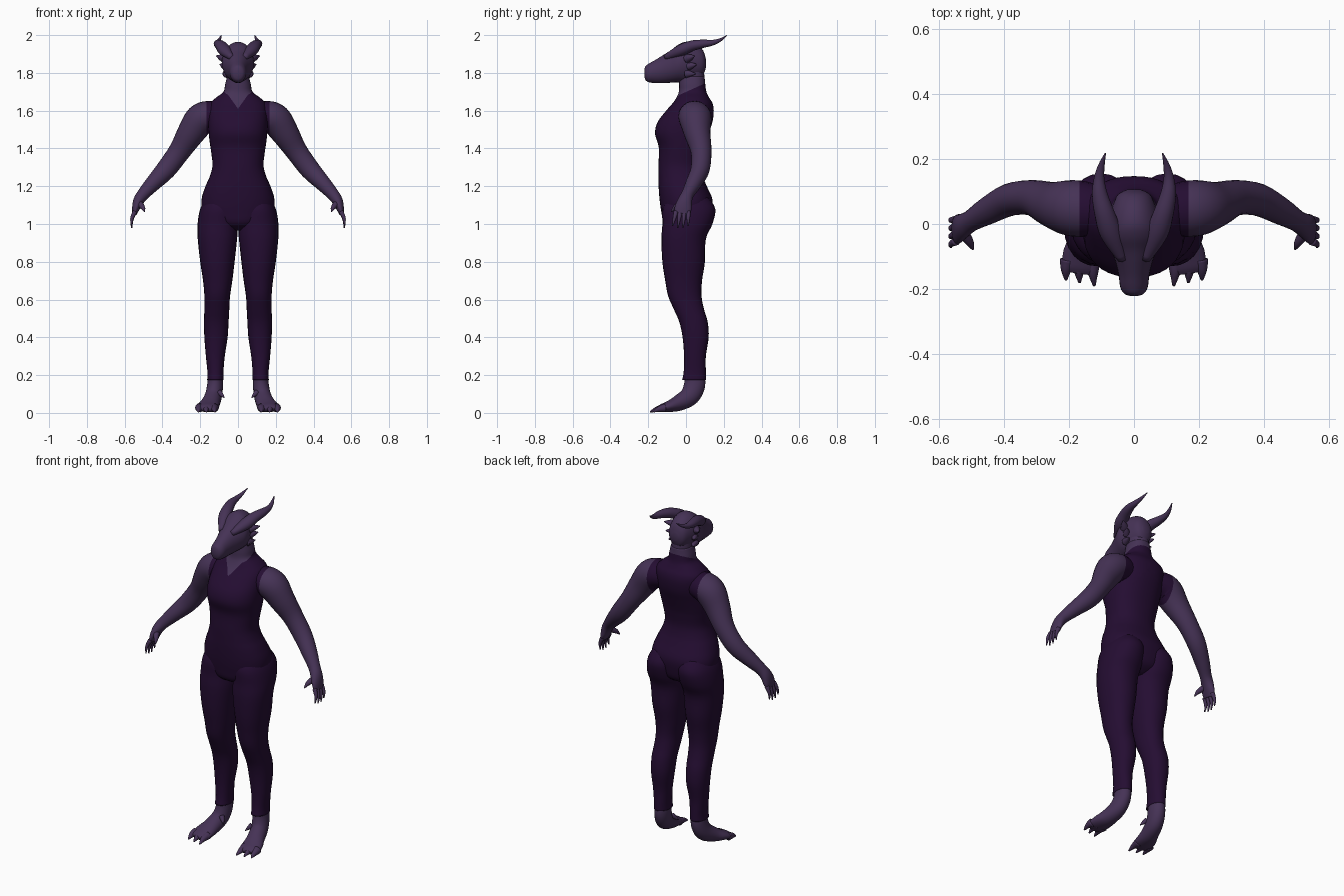
import bpy, bmesh, math
from mathutils import Vector

cube = bpy.data.objects.get("Cube")
if cube:
    bpy.data.objects.remove(cube, do_unlink=True)


def material(name, color):
    mat = bpy.data.materials.new(name)
    mat.use_nodes = True
    mat.diffuse_color = color
    bsdf = mat.node_tree.nodes["Principled BSDF"]
    bsdf.inputs["Base Color"].default_value = color
    bsdf.inputs["Roughness"].default_value = 0.8
    return mat


SKIN = material("dusky purple skin", (0.06, 0.032, 0.092, 1))
SUIT = material("dark plum suit", (0.018, 0.004, 0.032, 1))
X, Y, Z = Vector((1, 0, 0)), Vector((0, 1, 0)), Vector((0, 0, 1))


def smooth_path(rows, steps):
    """Catmull-Rom interpolation of rows of numbers."""
    out = []
    for i in range(len(rows) - 1):
        a, b, c, d = (rows[max(0, min(len(rows) - 1, i + k))] for k in (-1, 0, 1, 2))
        for s in range(steps):
            t = s / steps
            out.append([q + 0.5 * t * (r - p + t * (2 * p - 5 * q + 4 * r - w + t * (3 * (q - r) + w - p)))
                        for p, q, r, w in zip(a, b, c, d)])
    return out + [list(rows[-1])]


def loft(name, rows, ref, mats, axis=None, side=1, square=2.0, sides=24, steps=4, cuts=(), rule=None):
    """Skin rings (x, y, z, radius along ref, other radius) into one smooth closed tube."""
    path = smooth_path(rows, steps)
    centres = [Vector(p[:3]) for p in path]
    bm = bmesh.new()
    rings = []
    for i, p in enumerate(path):
        tangent = axis or (centres[min(i + 1, len(path) - 1)] - centres[max(i - 1, 0)]).normalized()
        u = (ref - tangent * ref.dot(tangent)).normalized()
        v = tangent.cross(u)
        ring = []
        for k in range(sides):
            ang = math.tau * k / sides
            c, s = math.cos(ang), math.sin(ang)
            c, s = (math.copysign(abs(n) ** (2 / square), n) for n in (c, s))
            co = centres[i] + u * c * max(p[3], 0.001) + v * s * max(p[4], 0.001)
            ring.append(bm.verts.new((co.x * side, co.y, co.z)))
        rings.append(ring)
    for a, b in zip(rings, rings[1:]):
        for k in range(sides):
            n = (k + 1) % sides
            bm.faces.new((a[k], a[n], b[n], b[k]))
    bm.faces.new(rings[0])
    bm.faces.new(rings[-1])
    # Clean colour borders
    for point, normal in cuts:
        bmesh.ops.bisect_plane(bm, geom=bm.verts[:] + bm.edges[:] + bm.faces[:],
                               plane_co=point, plane_no=normal, dist=1e-5)
    bmesh.ops.recalc_face_normals(bm, faces=bm.faces[:])
    for f in bm.faces:
        f.smooth = True
        if rule:
            f.material_index = int(rule(f.calc_center_median()))
    mesh = bpy.data.meshes.new(name)
    bm.to_mesh(mesh)
    bm.free()
    for m in mats:
        mesh.materials.append(m)
    obj = bpy.data.objects.new(name, mesh)
    bpy.context.collection.objects.link(obj)
    return obj


def pair(name, rows, ref, mats, **kw):
    for label, side in (("left", 1), ("right", -1)):
        if "border" in kw:
            x = kw["border"]
            opts = {k: v for k, v in kw.items() if k != "border"}
            loft(f"{label}_{name}", rows, ref, mats, side=side, cuts=[((x * side, 0, 0), X)],
                 rule=lambda c, s=side: c.x * s < x, **opts)
        else:
            loft(f"{label}_{name}", rows, ref, mats, side=side, **kw)


def spike(name, a, b, r0, r1, ref, bend=(0, 0, 0)):
    """Short tapered digit or spine with a bent middle."""
    mid = [(p + q) / 2 + o for p, q, o in zip(a, b, bend)]
    rm = r0 * 0.6 + r1 * 0.4
    pair(name, [(*a, r0, r0), (*mid, rm, rm), (*b, r1, r1)], ref, [SKIN], sides=10)


# Torso: height, half width, front, back
torso = [(0.965, .05, -.06, .06), (1.0, .13, -.115, .115), (1.06, .185, -.13, .135),
         (1.13, .193, -.14, .14), (1.2, .172, -.145, .11), (1.25, .15, -.146, .09),
         (1.31, .135, -.146, .08), (1.38, .142, -.143, .09), (1.42, .148, -.147, .10),
         (1.48, .155, -.164, .12), (1.54, .157, -.15, .14), (1.6, .155, -.105, .147),
         (1.64, .145, -.07, .14), (1.67, .115, -.05, .122), (1.7, .077, -.038, .108),
         (1.74, .068, -.036, .102), (1.78, .058, -.035, .098)]


def torso_skin(c):
    notch = c.y < 0.03 and c.z > 1.61 + 1.4 * abs(c.x)
    return notch or c.z > 1.715 + 0.45 * (c.y - 0.035)


loft("torso", [(0, (f + b) / 2, z, w, (b - f) / 2) for z, w, f, b in torso], X, [SUIT, SKIN],
     axis=Z, square=2.3, sides=40,
     cuts=[((0, 0, 1.61), (1.4, 0, -1)), ((0, 0, 1.61), (-1.4, 0, -1)),
           ((0, .035, 1.715), (0, -.45, 1))], rule=torso_skin)

# Legs: height, inner, outer, front, back
legs = [(1.14, .01, .17, -.1, .12), (1.08, .0, .2, -.125, .155), (1.0, .0, .214, -.125, .14),
        (.92, .005, .213, -.13, .105), (.8, .018, .2, -.125, .1), (.7, .03, .185, -.11, .085),
        (.62, .042, .178, -.095, .082), (.55, .046, .178, -.065, .095), (.48, .05, .18, -.035, .115),
        (.4, .055, .178, -.018, .12), (.3, .07, .17, -.01, .105), (.22, .077, .162, -.012, .105),
        (.175, .077, .163, -.02, .105)]
pair("leg", [((i + o) / 2, (f + b) / 2, z, (o - i) / 2, (b - f) / 2) for z, i, o, f, b in legs],
     X, [SUIT], axis=Z, square=2.2)

# Arms, with the suit covering the shoulder root
pair("arm", [(.08, .04, 1.57, .07, .07), (.15, .045, 1.572, .085, .08), (.2, .05, 1.55, .085, .084),
             (.25, .06, 1.48, .07, .073), (.31, .08, 1.385, .055, .058), (.38, .075, 1.29, .05, .053),
             (.45, .04, 1.215, .042, .042), (.5, .01, 1.16, .033, .033), (.525, -.005, 1.125, .038, .029),
             (.54, -.015, 1.085, .045, .021), (.549, -.02, 1.052, .04, .012)],
     Y, [SKIN, SUIT], border=0.168)

# Fingers and thumb
for i in range(4):
    y = -.053 + i * .022
    tip = .99 - .012 * (i in (1, 2))
    spike(f"finger_{i + 1}", (.546, y, 1.065), (.562, y * 1.25 - .005, tip), .013, .003, Y, (.008, 0, 0))
spike("thumb", (.525, -.025, 1.11), (.495, -.078, 1.065), .019, .003, X, (-.006, -.006, 0))

# Feet with raised heels
pair("foot", [(.12, .042, .215, .038, .052), (.121, .046, .15, .042, .056), (.13, .02, .09, .045, .052),
              (.145, -.04, .052, .05, .042), (.158, -.09, .034, .059, .03), (.164, -.13, .025, .056, .021),
              (.167, -.15, .02, .045, .012)], X, [SKIN])
for i, (x, y) in enumerate([(.122, -.19), (.167, -.18), (.209, -.172)]):
    spike(f"toe_{i + 1}", (x * .9 + .016, -.11, .027), (x, y, .006), .024, .004, X, (.002, 0, .004))
spike("dewclaw", (.1, -.01, .11), (.072, -.035, .08), .016, .002, X)

# Neck and head: depth, half width, bottom, top
loft("neck", [(0, .035, 1.66, .055, .062), (0, .033, 1.75, .058, .066), (0, .03, 1.88, .055, .06)],
     X, [SKIN], axis=Z)
head = [(.106, .02, 1.83, 1.87), (.09, .05, 1.79, 1.92), (.05, .068, 1.765, 1.955), (0, .081, 1.75, 1.965),
        (-.04, .084, 1.75, 1.95), (-.08, .07, 1.748, 1.92), (-.12, .056, 1.746, 1.895),
        (-.16, .047, 1.746, 1.87), (-.195, .042, 1.75, 1.85), (-.214, .03, 1.762, 1.836),
        (-.221, .012, 1.785, 1.815)]
loft("head", [(0, y, (a + b) / 2, w, (b - a) / 2) for y, w, a, b in head], X, [SKIN], axis=-Y)

# Brow ridges sweeping back into horns
pair("horn", [(.035, -.11, 1.882, .014, .014), (.07, -.03, 1.918, .034, .03), (.09, .03, 1.943, .031, .028),
              (.105, .09, 1.954, .024, .022), (.107, .14, 1.96, .016, .015), (.1, .18, 1.974, .01, .009),
              (.088, .217, 1.998, .002, .002)], X, [SKIN], sides=16)

# Cheek spines and ears
spike("ear", (.07, .005, 1.875), (.114, .045, 1.89), .024, .003, Z)
spike("cheek_spine", (.065, .015, 1.835), (.095, .055, 1.845), .022, .003, Z)
spike("jaw_spine", (.06, .0, 1.795), (.08, .05, 1.795), .022, .003, Z)
